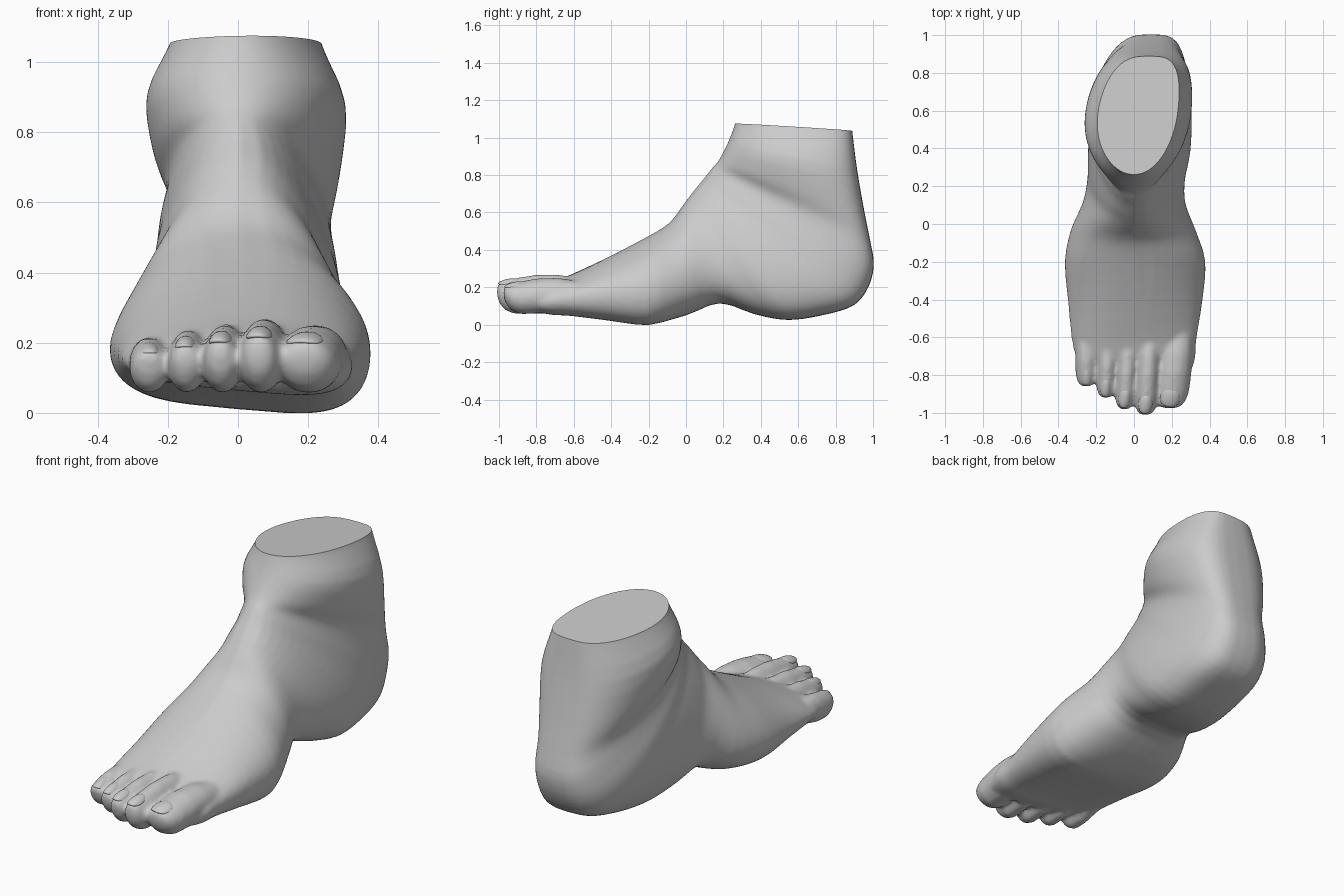
import bpy, bmesh, math
from mathutils import Vector, Matrix

cube = bpy.data.objects.get("Cube")
if cube:
    bpy.data.objects.remove(cube, do_unlink=True)

grey = bpy.data.materials.new("plain grey")
grey.use_nodes = True
grey.diffuse_color = (0.6, 0.6, 0.6, 1)
grey.node_tree.nodes["Principled BSDF"].inputs["Base Color"].default_value = (0.6, 0.6, 0.6, 1)


def loft(bm, rings):
    """Skin a list of equal point rings and cap both ends."""
    rows = [[bm.verts.new(p) for p in ring] for ring in rings]
    n = len(rows[0])
    for a, b in zip(rows, rows[1:]):
        for i in range(n):
            j = (i + 1) % n
            bm.faces.new((a[i], a[j], b[j], b[i]))
    bm.faces.new(rows[0])
    bm.faces.new(rows[-1])


def make_object(name, bm):
    bmesh.ops.recalc_face_normals(bm, faces=bm.faces)
    mesh = bpy.data.meshes.new(name)
    bm.to_mesh(mesh)
    bm.free()
    mesh.materials.append(grey)
    ob = bpy.data.objects.new(name, mesh)
    bpy.context.collection.objects.link(ob)
    return ob


def refine(rows, steps=3):
    """Ease extra rows between the given ones with a Catmull-Rom spline."""
    out = []
    for i in range(len(rows) - 1):
        quad = zip(rows[max(i - 1, 0)], rows[i], rows[i + 1], rows[min(i + 2, len(rows) - 1)])
        quad = list(quad)
        for k in range(steps):
            t = k / steps
            out.append([b + .5 * t * (c - a + t * (2 * a - 5 * b + 4 * c - d + t * (3 * (b - c) + d - a)))
                        for a, b, c, d in quad])
    return out + [rows[-1]]


def foot_ring(yf, zf, yb, zb, cf, cb, w, k, n=48):
    """Slanted section from the instep/shin point to the sole/heel point."""
    fore = min(1, max(0, -yb * 5))          # 1 in the forefoot, 0 behind it
    back_power = 0.62 - 0.14 * fore
    pts = []
    for i in range(n):
        a = 2 * math.pi * i / n
        s = ((1 - math.cos(a)) / 2) ** k
        wide = abs(math.sin(a)) ** (back_power if math.cos(a) < 0 else k)
        x = cf + (cb - cf) * s * s + math.copysign(w * wide, math.sin(a))
        y, z = yf + (yb - yf) * s, zf + (zb - zf) * s
        # sole dips under the ball of the big toe
        z -= 0.09 * x * fore * max(0, s - 0.5) * 2
        pts.append((x, y, z))
    return pts


# Sections fanning from the toe roots, round the heel, up to the ankle:
# front y, front z, back y, back z, front centre, back centre, half width, skew
SECTIONS = [
    (-.78, .19, -.79, .08, .03, .03, .27, .80),
    (-.70, .235, -.71, .065, .01, .01, .315, .80),
    (-.60, .275, -.62, .06, .00, .00, .33, .75),
    (-.40, .37, -.42, .035, .01, .00, .355, .70),
    (-.20, .475, -.20, .01, .01, .00, .372, .65),
    (-.09, .545, .00, .05, .00, -.01, .33, .65),
    (-.02, .635, .18, .115, .00, .00, .272, .70),
    (.02, .69, .37, .055, .00, .03, .258, .70),
    (.05, .73, .55, .025, .00, .07, .268, .68),
    (.075, .76, .75, .055, .00, .08, .268, .68),
    (.095, .785, .90, .105, .00, .08, .26, .70),
    (.115, .81, .975, .20, .00, .08, .25, .75),
    (.135, .835, 1.005, .32, .00, .09, .232, .80),
    (.15, .85, .985, .45, .00, .09, .228, .85),
    (.175, .88, .955, .60, .00, .08, .262, .90),
    (.22, .965, .915, .83, .00, .08, .28, .95),
    (.26, 1.07, .89, 1.03, .00, .08, .212, .95),
    (.275, 1.15, .88, 1.12, .00, .08, .19, .95),
]
bm = bmesh.new()
loft(bm, [foot_ring(*s) for s in refine(SECTIONS)])

# Toes: root x, tip x, tip y, half width, height scale
TOES = [
    (.235, .190, -.975, .095, .93),
    (.085, .060, -1.01, .066, 1.0),
    (-.025, -.050, -.98, .059, .94),
    (-.135, -.150, -.92, .055, .88),
    (-.255, -.252, -.86, .058, .80),
]
# Along the toe: fraction, width, bottom z, top z
TOE_SHAPE = [(0, .8, .10, .25), (.3, .95, .08, .27), (.55, 1, .06, .268), (.78, .98, .055, .25),
             (.9, .86, .075, .235), (.97, .64, .11, .224), (1, .36, .15, .21)]
for root_x, tip_x, tip_y, half, tall in TOES:
    rings = []
    for t, w, lo, hi in TOE_SHAPE:
        x, y = root_x + (tip_x - root_x) * t, -.56 + (tip_y + .56) * t
        hi *= tall
        mid, h = (lo + hi) / 2, (hi - lo) / 2
        angles = [2 * math.pi * i / 16 for i in range(16)]
        rings.append([(x + half * w * math.cos(a), y, mid + h * math.sin(a)) for a in angles])
    loft(bm, rings)

# Fuse body and toes into one skin
foot = make_object("foot", bm)
remesh = foot.modifiers.new("fuse", 'REMESH')
remesh.mode = 'VOXEL'
remesh.voxel_size = 0.011
smooth = foot.modifiers.new("soften", 'SMOOTH')
smooth.factor = 0.5
smooth.iterations = 10
bpy.context.view_layer.update()
fused = bpy.data.meshes.new_from_object(foot.evaluated_get(bpy.context.evaluated_depsgraph_get()))
foot.modifiers.clear()

# Cut the ankle along a slightly sloping plane and close it with a flat cap
bm = bmesh.new()
bm.from_mesh(fused)
bpy.data.meshes.remove(fused)
for f in bm.faces:
    f.smooth = True
    f.material_index = 0
cut = bmesh.ops.bisect_plane(bm, geom=bm.verts[:] + bm.edges[:] + bm.faces[:],
                             plane_co=(0, .26, 1.075),
                             plane_no=Vector((-.02, .065, 1)).normalized(), clear_outer=True)
rim = [e for e in cut["geom_cut"] if isinstance(e, bmesh.types.BMEdge)]
cap = bmesh.ops.edgeloop_fill(bm, edges=rim)["faces"]
for f in cap:
    f.smooth = False
bmesh.ops.recalc_face_normals(bm, faces=bm.faces)
bm.to_mesh(foot.data)
bm.free()

# Toenails: thin domed plates resting on the toe tips
NAILS = ["big_toe_nail", "second_toe_nail", "third_toe_nail", "fourth_toe_nail", "little_toe_nail"]
for name, (root_x, tip_x, tip_y, half, tall) in zip(NAILS, TOES):
    bm = bmesh.new()
    bmesh.ops.create_uvsphere(bm, u_segments=20, v_segments=10, radius=1)
    for v in bm.verts:                      # squarer outline, bent over the toe
        v.co.x = math.copysign(abs(v.co.x) ** .8, v.co.x)
        v.co.z -= 1.0 * v.co.x ** 2
    turn = Matrix.Rotation((tip_x - root_x) * 5, 4, 'Z') @ Matrix.Rotation(math.radians(13), 4, 'X')
    place = Matrix.Translation((tip_x, tip_y + .055, .233 * tall - .002))
    size = Matrix.Diagonal((half * .56, .052, .013, 1))
    bmesh.ops.transform(bm, matrix=place @ turn @ size, verts=bm.verts)
    nail = make_object(name, bm)
    for p in nail.data.polygons:
        p.use_smooth = True
